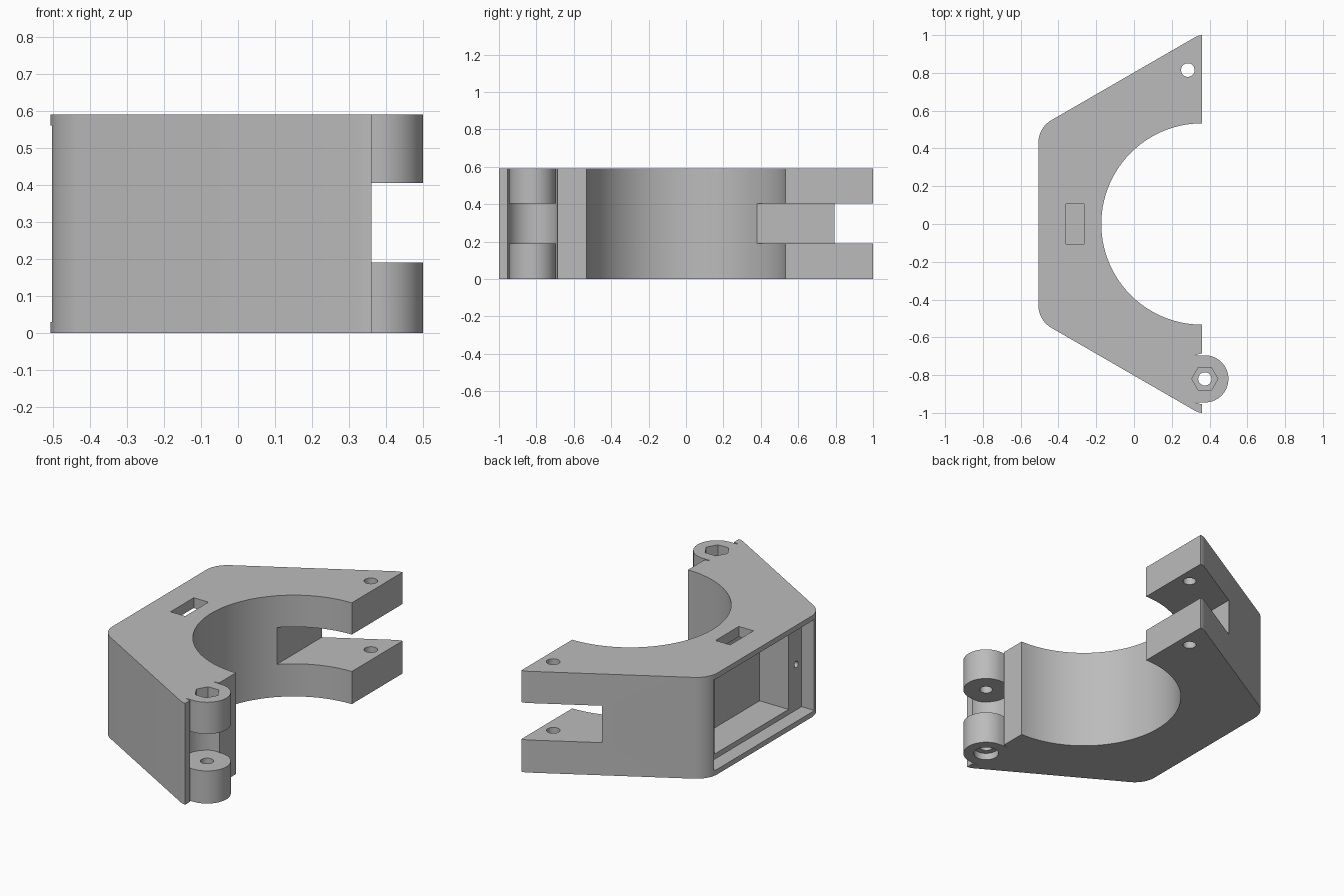
import bpy
from math import sin, cos, radians, pi, sqrt

if "Cube" in bpy.data.objects:
    bpy.data.objects.remove(bpy.data.objects["Cube"], do_unlink=True)

H = 0.59                      # overall height
GAP = (0.19, 0.405)           # middle band between prongs and between knuckles
AXIS = (0.375, -0.82)         # hinge pin
BOLT = (0.285, 0.815)         # clasp bolt
PLANE_X = 0.36                # open side of the clamp

grey = bpy.data.materials.new("plain grey")
grey.use_nodes = True
grey.diffuse_color = (0.5, 0.5, 0.5, 1)
grey.node_tree.nodes["Principled BSDF"].inputs["Base Color"].default_value = (0.5, 0.5, 0.5, 1)


def arc(cx, cy, r, a0, a1, n):
    steps = [radians(a0 + (a1 - a0) * i / n) for i in range(n + 1)]
    return [(cx + r * cos(a), cy + r * sin(a)) for a in steps]


def prism(name, pts, z0, z1):
    """Extrude a counter-clockwise outline from z0 to z1."""
    n = len(pts)
    verts = [(x, y, z) for z in (z0, z1) for x, y in pts]
    faces = [tuple(reversed(range(n))), tuple(range(n, 2 * n))]
    faces += [(i, (i + 1) % n, (i + 1) % n + n, i + n) for i in range(n)]
    mesh = bpy.data.meshes.new(name)
    mesh.from_pydata(verts, [], faces)
    mesh.materials.append(grey)
    ob = bpy.data.objects.new(name, mesh)
    bpy.context.collection.objects.link(ob)
    return ob


def box(name, x0, x1, y0, y1, z0, z1):
    return prism(name, [(x0, y0), (x1, y0), (x1, y1), (x0, y1)], z0, z1)


def disc(name, centre, r, z0, z1, n=48):
    return prism(name, arc(*centre, r, 0, 360, n)[:-1], z0, z1)


def combine(target, tool, operation="DIFFERENCE"):
    """Apply a boolean and discard the tool."""
    mod = target.modifiers.new(operation.title(), "BOOLEAN")
    mod.operation, mod.object, mod.solver = operation, tool, "EXACT"
    bpy.context.view_layer.update()
    result = bpy.data.meshes.new_from_object(
        target.evaluated_get(bpy.context.evaluated_depsgraph_get()))
    target.modifiers.clear()
    target.data = result
    bpy.data.objects.remove(tool, do_unlink=True)


# Half-hexagon body with rounded corners and a round bore
side = -0.506
corner_r = 0.138
corner_y = 0.51 - corner_r * sqrt(1 / 3)
upper = [(PLANE_X, 1.0), (0.345, 0.998), (0.325, 0.99)]
upper += arc(side + corner_r, corner_y, corner_r, 120, 180, 14)
lower = [(x, -y) for x, y in reversed(upper)]
bore = arc(PLANE_X, 0, 0.533, 270, 90, 72)
body = prism("clamp_body", upper + lower + bore, 0, H)

# Slot between the two clasp prongs, and the bolt hole through them
combine(body, box("slot_cutter", -0.015, 0.6, 0.2, 1.2, *GAP))
combine(body, disc("bolt_cutter", BOLT, 0.036, -0.1, 0.8))

# Round clearance for the hinge, then the two knuckles
combine(body, disc("hinge_cutter", AXIS, 0.135, -0.1, 0.8, 72))
knuckle = arc(*AXIS, 0.125, -90, 90, 32) + arc(*AXIS, 0.137, 114, 246, 24)
for z0, z1 in ((0, GAP[0]), (GAP[1], H)):
    combine(body, prism("hinge_knuckle", knuckle, z0, z1), "UNION")

# Pin hole with a hexagonal nut seat above and a round head seat below
combine(body, disc("pin_cutter", AXIS, 0.035, -0.1, 0.8))
combine(body, disc("nut_cutter", AXIS, 0.069, H - 0.06, 0.8, 6))
combine(body, disc("head_cutter", AXIS, 0.068, -0.1, 0.04))

# Stepped pocket in the flat side, opening upward through a small window
combine(body, box("lid_cutter", -0.7, -0.423, -0.46, 0.46, 0.03, H - 0.03))
combine(body, box("pocket_cutter", -0.7, -0.236, -0.34, 0.34, 0.06, H - 0.06))
combine(body, box("window_cutter", -0.36, -0.265, -0.107, 0.107, 0.3, 0.8))

# Screw holes in the pocket step
for s in (-1, 1):
    screw = disc("screw_cutter", (0, 0), 0.018, 0, 0.3, 24)
    screw.rotation_euler = (0, pi / 2, 0)
    screw.location = (-0.6, s * 0.41, H / 2)
    combine(body, screw)

# Smooth curved walls, crisp edges
bpy.ops.object.select_all(action="DESELECT")
body.select_set(True)
bpy.context.view_layer.objects.active = body
bpy.ops.object.shade_smooth_by_angle(angle=radians(25))
